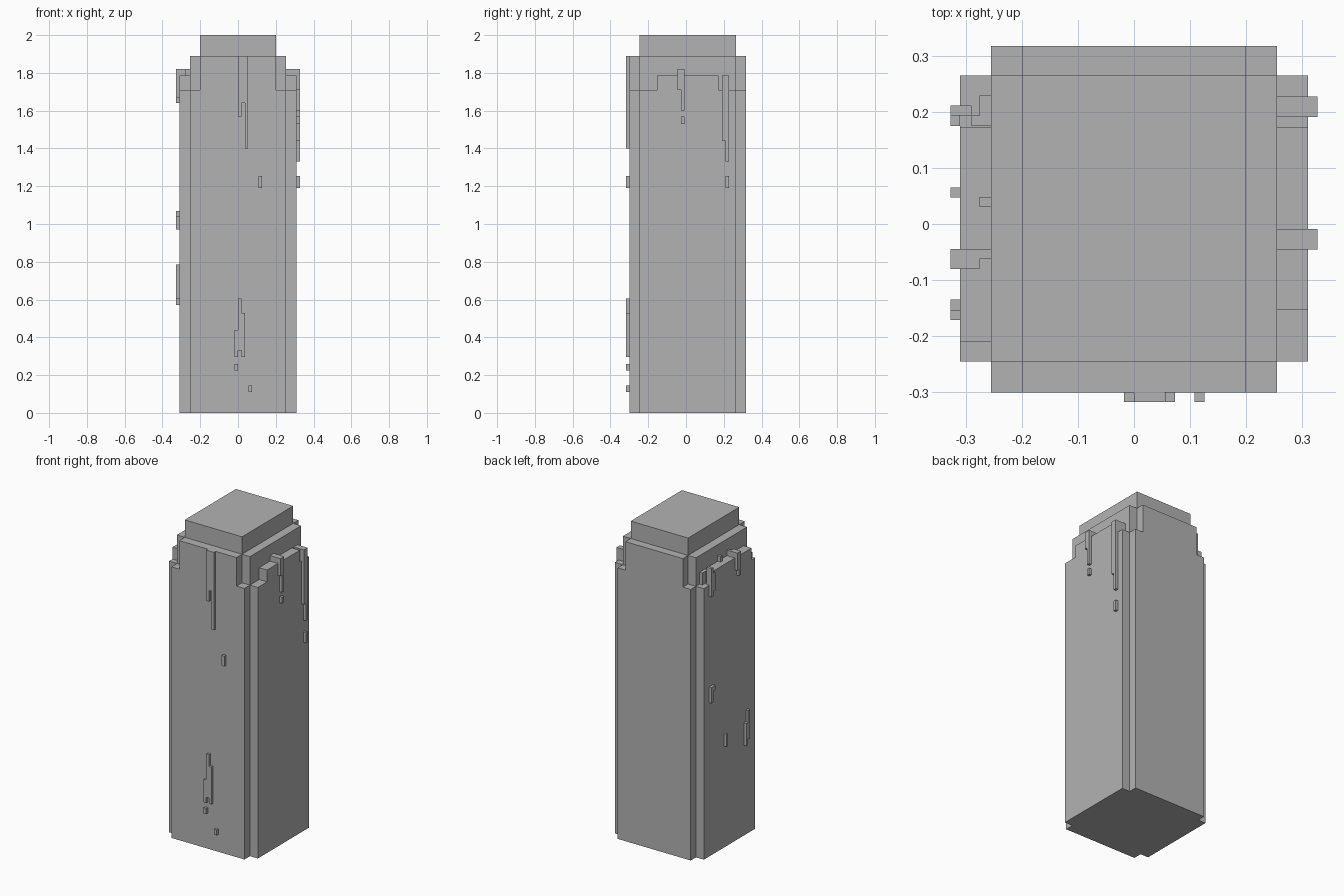
import bpy, bmesh

old = bpy.data.objects.get("Cube")
if old:
    bpy.data.objects.remove(old, do_unlink=True)

grey = bpy.data.materials.new("stone_grey")
grey.use_nodes = True
grey.diffuse_color = (0.45, 0.45, 0.45, 1)
grey.node_tree.nodes["Principled BSDF"].inputs["Base Color"].default_value = grey.diffuse_color

P = 0.018          # width of one drip strip
CX = 0.255         # half width of the core
SIDE = 0.31        # outer face of the side panels
DRIP = 0.327       # outer face of the side drips
FRONT, BACK = -0.30, 0.317
Y0, Y1 = -0.245, 0.265


def finish(name, bm):
    bmesh.ops.recalc_face_normals(bm, faces=bm.faces)
    mesh = bpy.data.meshes.new(name)
    bm.to_mesh(mesh)
    bm.free()
    mesh.materials.append(grey)
    bpy.context.collection.objects.link(bpy.data.objects.new(name, mesh))


def slab(name, axis, a, b, outline):
    """Extrude an outline of (across, z) points along x or y from a to b."""
    bm = bmesh.new()
    put = (lambda u, z, d: (d, u, z)) if axis == "x" else (lambda u, z, d: (u, d, z))
    face = bm.faces.new([bm.verts.new(put(u, z, a)) for u, z in outline])
    new = bmesh.ops.extrude_face_region(bm, geom=[face])["geom"]
    move = put(0, 0, b - a)
    bmesh.ops.translate(bm, vec=move, verts=[v for v in new if isinstance(v, bmesh.types.BMVert)])
    finish(name, bm)


def box(name, axis, a, b, u0, u1, z0, z1):
    slab(name, axis, a, b, [(u0, z0), (u1, z0), (u1, z1), (u0, z1)])


def stepped(u0, u1, s0, s1, low, high):
    return [(u0, 0), (u1, 0), (u1, low), (s1, low), (s1, high), (s0, high), (s0, low), (u0, low)]


# Main column and cap
box("core", "x", -CX, CX, Y0, Y1, 0, 1.89)
box("cap", "x", -0.2, 0.2, Y0, Y1, 1.89, 2.0)

# Stepped panels on the four sides
for name, a, b in (("front_panel", FRONT, Y0), ("back_panel", Y1, BACK)):
    slab(name, "y", a, b, stepped(-CX, CX, -0.2, 0.2, 1.71, 1.89))
slab("left_panel", "x", CX, SIDE, stepped(Y0, Y1, -0.153, 0.173, 1.71, 1.785))
slab("right_panel", "x", -SIDE, -CX, stepped(Y0, Y1, -0.21, 0.173, 1.71, 1.785))

# Front drips
F = FRONT - 0.017
slab("front_upper_drip", "y", F, FRONT, [
    (0, 1.89), (0, 1.57), (P, 1.57), (P, 1.64), (2 * P, 1.64),
    (2 * P, 1.4), (3 * P, 1.4), (3 * P, 1.89)])
slab("front_lower_drip", "y", F, FRONT, [
    (-P, 0.295), (0, 0.295), (0, 0.33), (P, 0.33), (P, 0.295), (2 * P, 0.295),
    (2 * P, 0.53), (P, 0.53), (P, 0.605), (0, 0.605), (0, 0.44), (-P, 0.44)])
for i, (x, z0, z1) in enumerate([(0.108, 1.19, 1.255), (-P, 0.225, 0.26), (0.055, 0.11, 0.145)]):
    box(f"front_drop_{i}", "y", F, FRONT, x, x + P, z0, z1)

# Left side drips
slab("left_short_drip", "x", CX, DRIP, [
    (-0.045, 1.82), (-0.045, 1.71), (-0.027, 1.71), (-0.027, 1.6), (-0.009, 1.6), (-0.009, 1.82)])
slab("left_long_drip", "x", CX, DRIP, [
    (0.191, 1.785), (0.191, 1.44), (0.209, 1.44), (0.209, 1.33), (0.227, 1.33), (0.227, 1.785)])
box("left_short_drop", "x", SIDE, DRIP, -0.027, -0.009, 1.53, 1.57)
box("left_long_drop", "x", SIDE, DRIP, 0.209, 0.227, 1.19, 1.255)

# Right side drips: (name, outer x, inner x, y from, y to, z from, z to)
for name, a, b, y0, y1, z0, z1 in [
    ("right_top_drip", -DRIP, -CX, -0.062, -0.045, 1.71, 1.82),
    ("right_top_drip_tail", -DRIP, -0.275, -0.08, -0.062, 1.67, 1.82),
    ("right_back_drip", -DRIP, -0.29, 0.193, 0.211, 1.64, 1.82),
    ("right_back_drip_side", -DRIP, -SIDE, 0.175, 0.193, 1.67, 1.785),
    ("right_back_ledge", -0.275, -CX, 0.193, 0.229, 1.71, 1.785),
    ("right_back_block", -0.29, -CX, 0.175, 0.193, 1.71, 1.785),
    ("right_top_bump", -0.275, -CX, 0.03, 0.048, 1.785, 1.82),
    ("right_middle_drip", -DRIP, -SIDE, 0.193, 0.211, 0.97, 1.07),
    ("right_middle_drip_side", -DRIP, -SIDE, 0.175, 0.193, 1.04, 1.07),
    ("right_drop", -DRIP, -SIDE, 0.047, 0.065, 0.64, 0.715),
    ("right_lower_drip", -DRIP, -SIDE, -0.153, -0.135, 0.57, 0.71),
    ("right_lower_drip_side", -DRIP, -SIDE, -0.171, -0.153, 0.605, 0.785),
]:
    box(name, "x", a, b, y0, y1, z0, z1)
